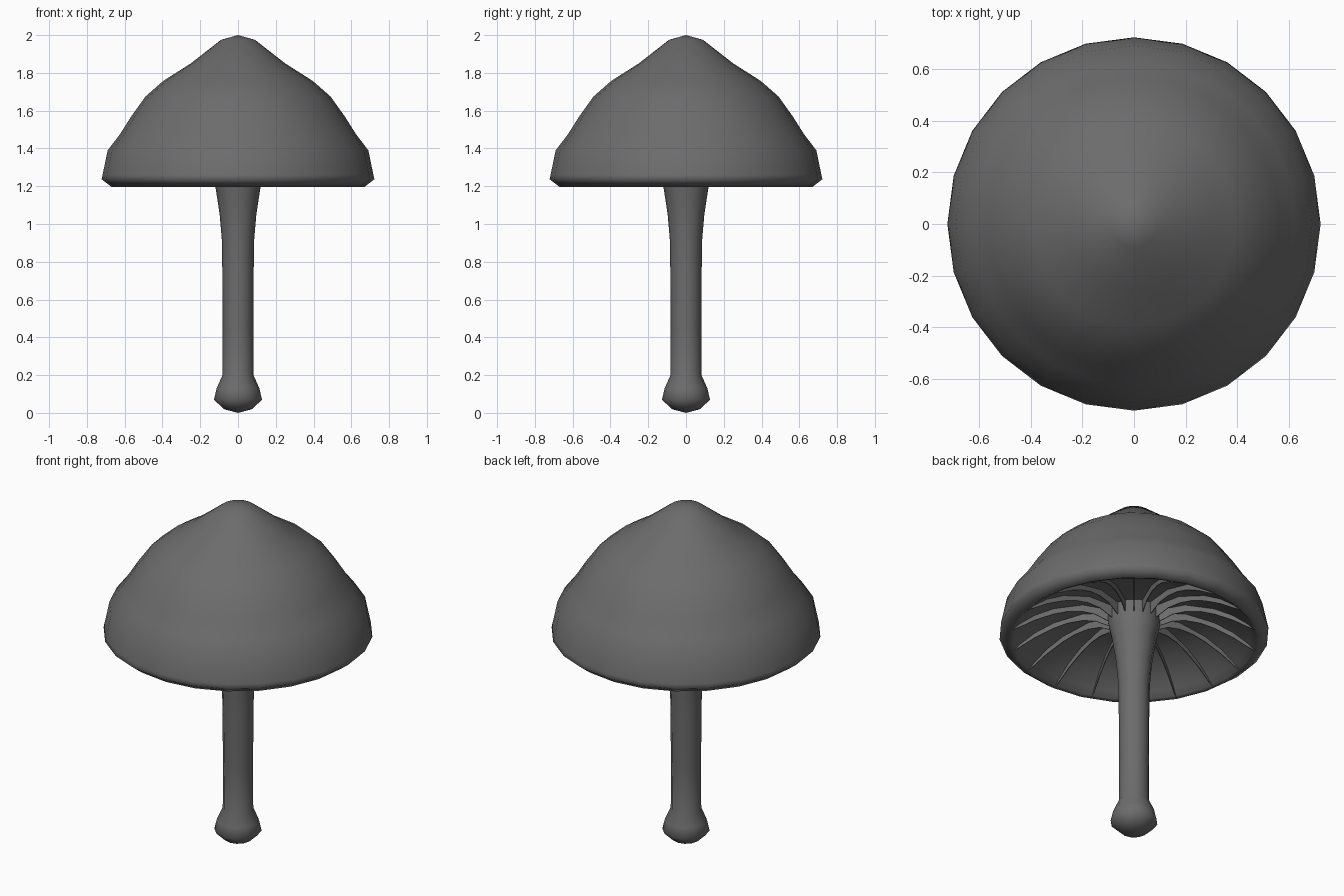
import bpy, bmesh, math

if "Cube" in bpy.data.objects:
    bpy.data.objects.remove(bpy.data.objects["Cube"])

grey = bpy.data.materials.new("dark_grey")
grey.diffuse_color = (0.15, 0.15, 0.15, 1)
grey.use_nodes = True
grey.node_tree.nodes["Principled BSDF"].inputs["Base Color"].default_value = grey.diffuse_color


def finish(bm, name, angle):
    me = bpy.data.meshes.new(name)
    bm.to_mesh(me)
    bm.free()
    me.materials.append(grey)
    ob = bpy.data.objects.new(name, me)
    bpy.context.collection.objects.link(ob)
    bpy.ops.object.select_all(action='DESELECT')
    ob.select_set(True)
    bpy.context.view_layer.objects.active = ob
    bpy.ops.object.shade_smooth_by_angle(angle=math.radians(angle))
    return ob


def lathe(name, profile, sides, angle=85):
    bm = bmesh.new()
    vs = [bm.verts.new((r, 0, z)) for r, z in profile]
    es = [bm.edges.new(p) for p in zip(vs, vs[1:])]
    bmesh.ops.spin(bm, geom=vs + es, cent=(0, 0, 0), axis=(0, 0, 1),
                   angle=math.tau, steps=sides, use_merge=True)
    bmesh.ops.remove_doubles(bm, verts=bm.verts, dist=0.0005)
    bmesh.ops.recalc_face_normals(bm, faces=bm.faces)
    return finish(bm, name, angle)


# Cap: pointed bell outside, rolled rim, shallow hollow underside
lathe("cap", [(0, 2.0), (0.09, 1.975), (0.25, 1.85), (0.395, 1.758), (0.49, 1.675),
              (0.565, 1.57), (0.625, 1.475), (0.69, 1.39), (0.717, 1.26), (0.722, 1.237),
              (0.67, 1.197), (0.65, 1.205), (0.62, 1.235), (0.54, 1.295), (0.44, 1.345),
              (0.28, 1.385), (0.14, 1.37), (0, 1.37)], 24)

# Stem: bulb at the foot, flared where it meets the gills
lathe("stem", [(0, 0), (0.075, 0.02), (0.127, 0.07), (0.113, 0.13), (0.082, 0.20),
               (0.081, 0.45), (0.083, 0.75), (0.086, 0.92), (0.097, 1.05),
               (0.12, 1.20), (0.142, 1.30), (0.14, 1.38)], 12)

# Gills: thin arched blades radiating under the cap
lower = [(0.10, 1.28), (0.15, 1.305), (0.21, 1.335), (0.28, 1.345), (0.36, 1.337),
         (0.44, 1.312), (0.54, 1.265), (0.62, 1.215), (0.655, 1.197)]
upper = [(0.10, 1.38), (0.15, 1.38), (0.21, 1.39), (0.28, 1.395), (0.36, 1.375),
         (0.44, 1.355), (0.54, 1.305), (0.62, 1.245), (0.66, 1.21)]
bm = bmesh.new()
count, half = 18, 0.002
for i in range(count):
    a = math.tau * (i + 0.5) / count
    c, s = math.cos(a), math.sin(a)

    def row(points, side):
        return [bm.verts.new((r * c - side * s, r * s + side * c, z)) for r, z in points]

    rows = [row(upper, half), row(lower, half), row(lower, -half), row(upper, -half)]
    for p, q in zip(rows, rows[1:]):
        for k in range(len(p) - 1):
            bm.faces.new((p[k], q[k], q[k + 1], p[k + 1]))
bmesh.ops.recalc_face_normals(bm, faces=bm.faces)
finish(bm, "gills", 40)
